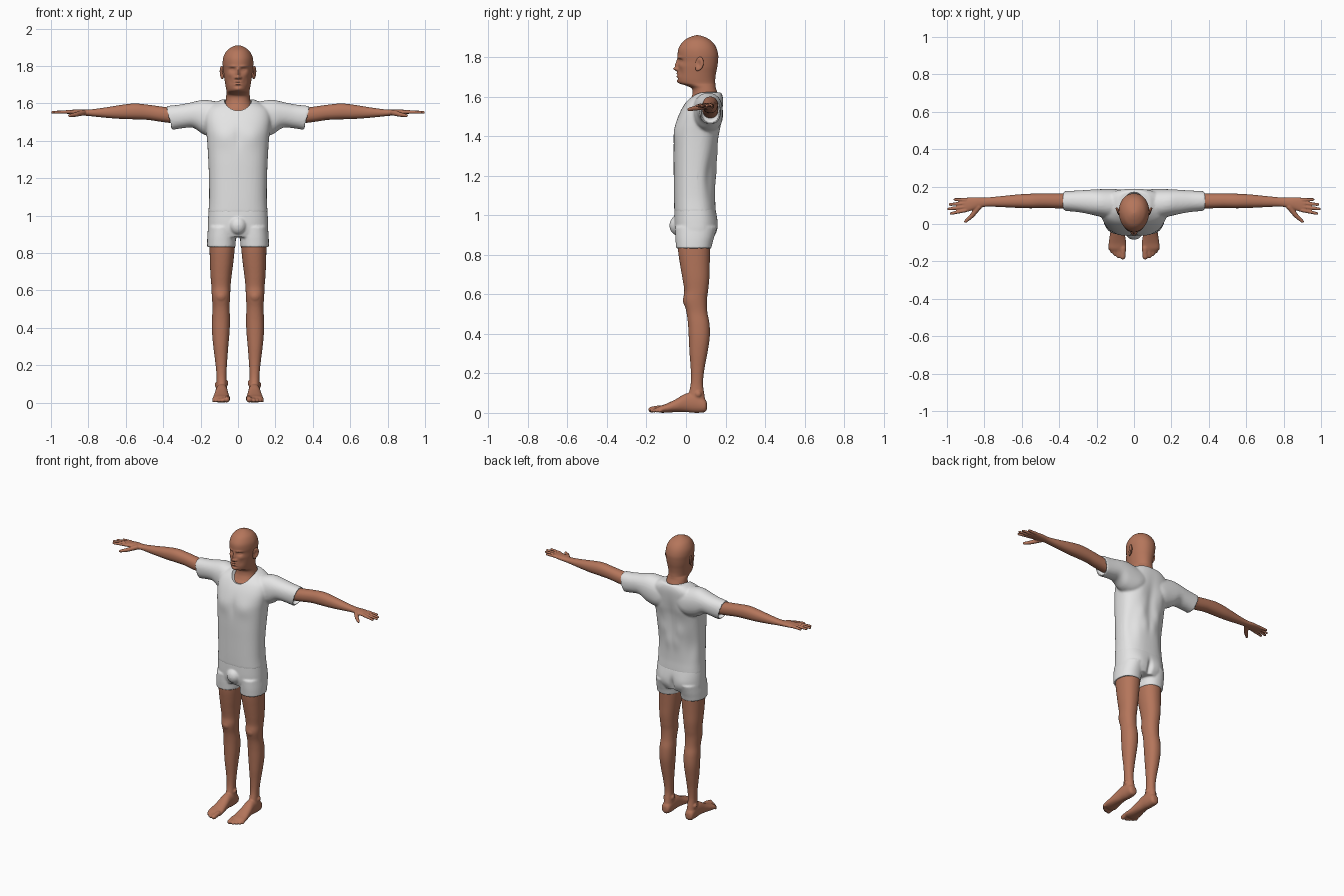
import bpy, bmesh, math
from mathutils import Matrix, Vector


def material(name, rgb):
    m = bpy.data.materials.new(name)
    m.diffuse_color = (*rgb, 1)
    return m


SKIN = material("brown skin", (0.46, 0.18, 0.105))
CLOTH = material("white cloth", (0.78, 0.78, 0.78))
PLACE = {"z": lambda t, a, b: (a, b, t), "x": lambda t, a, b: (t, a, b), "y": lambda t, a, b: (a, t, b)}


def loft(bm, axis, st, n=40, sub=5, e=2.2, recess=0):
    """Smooth closed skin through stations (t, a_min, a_max, b_min, b_max)."""
    rows = []
    for i in range(len(st) - 1):
        q = [st[max(i - 1, 0)], st[i], st[i + 1], st[min(i + 2, len(st) - 1)]]
        for k in range(sub):
            u = k / sub
            rows.append([0.5 * (2 * p1 + (p2 - p0) * u + (2 * p0 - 5 * p1 + 4 * p2 - p3) * u * u
                                + (3 * p1 - p0 - 3 * p2 + p3) * u ** 3) for p0, p1, p2, p3 in zip(*q)])
    rows.append(list(st[-1]))
    if recess:  # hollow the far end like an open cuff
        t, a0, a1, b0, b1 = st[-1]
        da, db = (a1 - a0) * 0.08, (b1 - b0) * 0.08
        inner = [a0 + da, a1 - da, b0 + db, b1 - db]
        rows += [[t] + inner, [t - recess] + inner]
    rings = []
    for t, a0, a1, b0, b1 in rows:
        ring = []
        for k in range(n):
            w = 2 * math.pi * k / n
            c, s = math.cos(w), math.sin(w)
            a = (a0 + a1) / 2 + (a1 - a0) / 2 * math.copysign(abs(c) ** (2 / e), c)
            b = (b0 + b1) / 2 + (b1 - b0) / 2 * math.copysign(abs(s) ** (2 / e), s)
            ring.append(bm.verts.new(PLACE[axis](t, a, b)))
        rings.append(ring)
    for r0, r1 in zip(rings, rings[1:]):
        for k in range(n):
            bm.faces.new((r0[k], r0[(k + 1) % n], r1[(k + 1) % n], r1[k]))
    bm.faces.new(rings[0][::-1])
    bm.faces.new(rings[-1])
    return [v for r in rings for v in r]


def ball(bm, loc, size, rot=Matrix()):
    m = Matrix.Translation(loc) @ rot @ Matrix.Diagonal((*size, 1))
    return bmesh.ops.create_uvsphere(bm, u_segments=24, v_segments=16, radius=1, matrix=m)["verts"]


def chain(bm, p, q, r0, r1, steps=9):
    """Finger or toe: overlapping balls from p to q."""
    for i in range(steps):
        u = i / (steps - 1)
        ball(bm, Vector(p).lerp(Vector(q), u), [r0 + (r1 - r0) * u] * 3)


def mirror(bm):
    d = bmesh.ops.duplicate(bm, geom=bm.verts[:] + bm.edges[:] + bm.faces[:])["geom"]
    for v in d:
        if isinstance(v, bmesh.types.BMVert):
            v.co.x *= -1


def bumps(verts, table, side=-1, mid=0.06):
    """Push front (-1) or back (1) surface in y by soft mounds (x, z, sx, sz, dy)."""
    for v in verts:
        if (v.co.y - mid) * side > 0:
            x, z = abs(v.co.x), v.co.z
            v.co.y += sum(d * math.exp(-((x - bx) / sx) ** 2 - ((z - bz) / sz) ** 2)
                          for bx, bz, sx, sz, d in table)


def finish(name, bm, mat, voxel=0, smooth=3, cutter=None):
    bmesh.ops.recalc_face_normals(bm, faces=bm.faces[:])
    me = bpy.data.meshes.new(name)
    bm.to_mesh(me)
    bm.free()
    ob = bpy.data.objects.new(name, me)
    bpy.context.collection.objects.link(ob)
    if voxel:
        r = ob.modifiers.new("fuse", "REMESH")
        r.mode, r.voxel_size = "VOXEL", voxel
        s = ob.modifiers.new("soften", "SMOOTH")
        s.factor, s.iterations = 0.5, smooth
        if cutter:
            b = ob.modifiers.new("cut", "BOOLEAN")
            b.operation, b.solver, b.object = "DIFFERENCE", "EXACT", cutter
        dg = bpy.context.evaluated_depsgraph_get()
        me = bpy.data.meshes.new_from_object(ob.evaluated_get(dg))
        ob.modifiers.clear()
        ob.data = me
    me.materials.clear()
    me.materials.append(mat)
    for p in me.polygons:
        p.use_smooth, p.material_index = True, 0
    me.set_sharp_from_angle(angle=math.radians(55))
    return ob


# head and neck
bm = bmesh.new()
prof = [(1.50, .085, .01, .165), (1.55, .088, .0, .17), (1.58, .078, .02, .17), (1.61, .067, .032, .163),
        (1.64, .063, .03, .152), (1.655, .062, .002, .149), (1.668, .062, -.034, .148), (1.69, .066, -.043, .148),
        (1.72, .071, -.043, .152), (1.75, .076, -.041, .158), (1.78, .079, -.039, .162), (1.81, .082, -.042, .163),
        (1.84, .080, -.039, .156), (1.865, .071, -.026, .143), (1.885, .057, -.008, .124), (1.90, .036, .018, .098),
        (1.908, .017, .04, .075), (1.911, .003, .056, .06)]
hv = loft(bm, "z", [(z, -w, w, f, b) for z, w, f, b in prof], n=128, sub=7, e=2.15)
for v in hv:  # narrower towards the face
    if v.co.z > 1.645:
        v.co.x *= 1 + 1.1 * min(0, v.co.y - 0.06)
bumps(hv, [(0, 1.775, .008, .018, -.010), (0, 1.756, .010, .013, -.012), (0, 1.739, .012, .009, -.021),
           (.014, 1.737, .006, .006, -.008), (.031, 1.781, .014, .010, .012), (.031, 1.780, .009, .005, -.006),
           (.030, 1.798, .020, .006, -.006), (.045, 1.755, .015, .014, -.004), (.038, 1.72, .012, .02, .003),
           (0, 1.716, .018, .004, -.006), (0, 1.709, .020, .002, .004), (0, 1.702, .016, .004, -.006),
           (0, 1.692, .016, .005, .004), (0, 1.675, .016, .010, -.005)])
finish("head", bm, SKIN)

# ears
bm = bmesh.new()
rot = Matrix.Rotation(math.radians(-22), 4, "Z") @ Matrix.Rotation(math.radians(-10), 4, "X")
for v in ball(bm, (.086, .068, 1.765), (.010, .022, .036), rot):
    d = Vector((0, v.co.y - .064, v.co.z - 1.765))
    if v.co.x > .084:
        v.co.x -= .010 * math.exp(-(d.y / .011) ** 2 - (d.z / .018) ** 2)
    if v.co.z < 1.75:
        v.co.y -= (1.75 - v.co.z) * 0.3
mirror(bm)
finish("ears", bm, SKIN)

# arms with hands
bm = bmesh.new()
loft(bm, "x", [(.25, .085, .165, 1.48, 1.575), (.36, .083, .163, 1.495, 1.578), (.42, .084, .163, 1.503, 1.585),
               (.48, .086, .163, 1.512, 1.593), (.55, .084, .162, 1.515, 1.600), (.62, .086, .158, 1.517, 1.593),
               (.70, .090, .150, 1.523, 1.580), (.77, .093, .143, 1.530, 1.570), (.81, .090, .141, 1.534, 1.567),
               (.85, .078, .143, 1.537, 1.568), (.89, .066, .141, 1.541, 1.566), (.915, .066, .138, 1.545, 1.563)])
for y, tip in ((.073, (.978, .056)), (.092, (.992, .080)), (.111, (.984, .105)), (.129, (.957, .131))):
    chain(bm, (.90, y, 1.555), (*tip, 1.553), .0105, .0078, 12)
chain(bm, (.83, .092, 1.551), (.866, .045, 1.541), .016, .0125)
chain(bm, (.866, .045, 1.541), (.900, .014, 1.535), .0125, .0085)
mirror(bm)
finish("arms", bm, SKIN, .004, 2)

# legs with feet
bm = bmesh.new()
loft(bm, "z", [(.93, .012, .152, -.042, .128), (.83, .017, .152, -.041, .123), (.75, .025, .150, -.030, .120),
               (.68, .034, .147, -.018, .118), (.62, .040, .142, -.009, .112), (.57, .042, .140, -.013, .106),
               (.51, .045, .136, .002, .108), (.45, .043, .139, .010, .119), (.38, .045, .139, .014, .120),
               (.30, .052, .132, .018, .108), (.22, .058, .122, .024, .093), (.15, .062, .115, .024, .086),
               (.10, .060, .115, .014, .092), (.05, .056, .118, .0, .100)])
loft(bm, "y", [(.106, .075, .1, .02, .05), (.095, .060, .116, .004, .070), (.05, .055, .119, .0, .098),
               (.0, .054, .121, .004, .098), (-.05, .049, .128, .004, .070), (-.10, .042, .135, .001, .046),
               (-.13, .042, .135, .001, .036), (-.145, .048, .122, .006, .028)])
for x, y, tx, ty, r in ((.058, -.13, .060, -.175, .0155), (.081, -.13, .084, -.172, .0105),
                        (.099, -.125, .102, -.161, .010), (.114, -.12, .118, -.148, .0095),
                        (.126, -.11, .129, -.133, .009)):
    chain(bm, (x, y, .024), (tx, ty, r + .001), r, r)
ball(bm, (.063, .055, .105), (.012, .016, .016))
ball(bm, (.113, .062, .095), (.012, .016, .016))
ball(bm, (.091, .006, .57), (.030, .022, .032))
mirror(bm)
finish("legs", bm, SKIN, .005, 3)

# neck opening cutter
bm = bmesh.new()
ball(bm, (0, .04, 1.655), (.082, .14, .10))
cutter = finish("neck_cutter", bm, SKIN)
cutter.hide_render = True

# shirt
bm = bmesh.new()
sleeve = loft(bm, "x", [(.05, .05, .180, 1.45, 1.600), (.12, .03, .186, 1.42, 1.612), (.185, .04, .186, 1.435, 1.619),
                        (.24, .053, .183, 1.470, 1.608), (.30, .064, .179, 1.468, 1.594),
                        (.37, .070, .176, 1.458, 1.586)], recess=.03)
for v in sleeve:  # slanted cuff
    v.co.x += (v.co.z - 1.52) * .24 * max(0, min(1, (v.co.x - .25) / .1))
mirror(bm)
tv = [(1.015, .159, -.059, .151), (1.05, .156, -.060, .149), (1.10, .154, -.061, .147), (1.2, .155, -.062, .149),
      (1.3, .159, -.063, .156), (1.4, .165, -.061, .166), (1.46, .172, -.053, .176), (1.52, .178, -.031, .184),
      (1.57, .168, -.002, .188), (1.60, .13, .026, .186), (1.622, .085, .055, .178)]
loft(bm, "z", [(z, -w, w, f, b) for z, w, f, b in tv], n=64, e=2.5)
shirt = finish("shirt", bm, CLOTH, .007, 4, cutter)
bpy.data.objects.remove(cutter)
bumps(shirt.data.vertices, [(.08, 1.42, .05, .05, -.006), (0, 1.42, .02, .06, .004)])
bumps(shirt.data.vertices, [(.085, 1.45, .04, .06, .006), (0, 1.38, .03, .12, -.008), (.06, 1.30, .03, .05, .005),
                            (.03, 1.22, .03, .05, .005), (.12, 1.2, .03, .10, -.012)], side=1)

# boxer shorts
bm = bmesh.new()
loft(bm, "z", [(.94, .008, .160, -.055, .152), (.89, .011, .164, -.054, .142), (.86, .012, .165, -.052, .134),
               (.832, .013, .165, -.050, .128)], recess=-.025)
mirror(bm)
pv = [(.885, .150, -.045, .140), (.92, .161, -.056, .155), (.96, .161, -.059, .158), (1.0, .159, -.059, .155),
      (1.04, .156, -.058, .147)]
loft(bm, "z", [(z, -w, w, f, b) for z, w, f, b in pv], n=64, e=2.5)
ball(bm, (0, -.042, .948), (.047, .042, .050))
shorts = finish("boxer_shorts", bm, CLOTH, .006, 4)
bumps(shorts.data.vertices, [(.075, .95, .05, .045, .006), (0, .92, .015, .045, -.018)], side=1)
